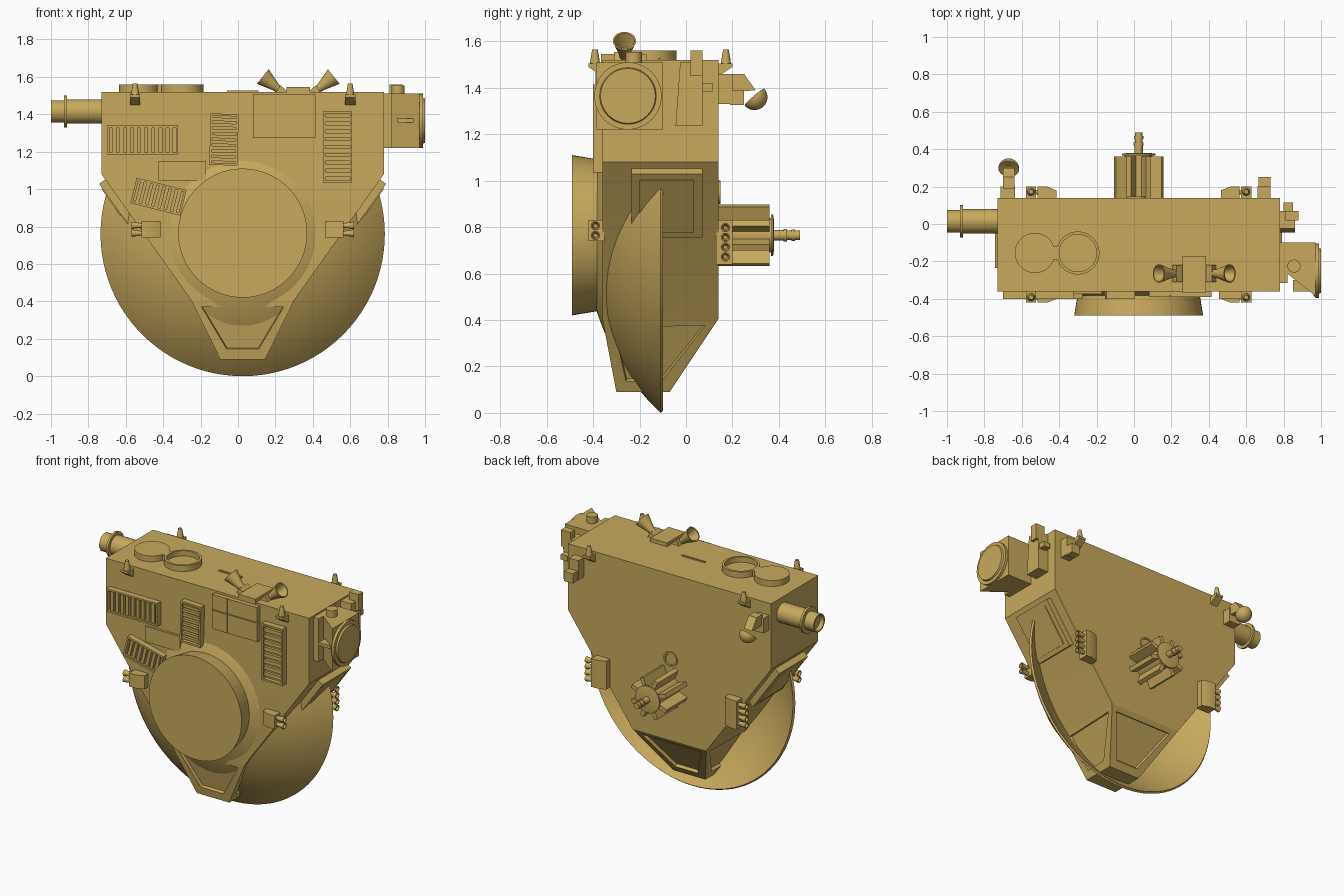
import bpy, bmesh, math
from mathutils import Vector, Matrix

cube = bpy.data.objects.get("Cube")
if cube:
    bpy.data.objects.remove(cube)

tan = bpy.data.materials.new("tan paint")
TAN = (0.58, 0.40, 0.11, 1)
tan.diffuse_color = TAN
tan.use_nodes = True
tan.node_tree.nodes["Principled BSDF"].inputs["Base Color"].default_value = TAN
parts = []
CX = 0.025


def finish(name, bm):
    bmesh.ops.recalc_face_normals(bm, faces=bm.faces)
    mesh = bpy.data.meshes.new(name)
    bm.to_mesh(mesh)
    bm.free()
    mesh.materials.append(tan)
    obj = bpy.data.objects.new(name, mesh)
    bpy.context.collection.objects.link(obj)
    parts.append(obj)
    return obj


def loft(rings):
    """Skin a list of equal-length point rings and cap both ends."""
    bm = bmesh.new()
    rows = [[bm.verts.new(p) for p in ring] for ring in rings]
    n = len(rows[0])
    for a, b in zip(rows, rows[1:]):
        for i in range(n):
            bm.faces.new((a[i], a[(i + 1) % n], b[(i + 1) % n], b[i]))
    bm.faces.new(rows[0][::-1])
    bm.faces.new(rows[-1])
    return bm


def prism(name, pts, axis, lo, hi):
    """Extrude a 2D outline along one axis."""
    def place(p, t):
        q = list(p)
        q.insert(axis, t)
        return q
    return finish(name, loft([[place(p, t) for p in pts] for t in (lo, hi)]))


def box(name, x, y, z):
    return prism(name, [(x[0], y[0]), (x[1], y[0]), (x[1], y[1]), (x[0], y[1])], 2, *z)


def turned(name, origin, direction, profile, seg=32):
    """Revolve (distance, radius) pairs around a direction."""
    rot = Vector(direction).to_track_quat('Z', 'Y')
    rings = [[Vector(origin) + rot @ Vector((r * math.cos(a), r * math.sin(a), t))
              for a in (math.tau * i / seg for i in range(seg))] for t, r in profile]
    return finish(name, loft(rings))


# Hull with tapered keel and recessed keel panels
def hull_ring(z, half, front, back):
    return [(CX - half, front, z), (CX + half, front, z), (CX + half, back, z), (CX - half, back, z)]


bm = loft([hull_ring(1.52, .755, -.36, .14), hull_ring(1.08, .755, -.36, .14),
           hull_ring(.405, .275, -.36, .14), hull_ring(.09, .12, -.30, -.07)])
keel = [f for f in bm.faces if .2 < f.calc_center_median().z < .3]
bmesh.ops.recalc_face_normals(bm, faces=bm.faces)
bmesh.ops.inset_individual(bm, faces=keel, thickness=.065)
bmesh.ops.inset_individual(bm, faces=keel, thickness=.004, depth=-.02)
finish("hull", bm)

# Open bowl behind the front drum
R, RIM, WALL = 1.05, .76, .012
limit = math.asin(RIM / R)
arc = [limit * i / 20 for i in range(21)]
outer = [(R * math.cos(a), max(.002, R * math.sin(a))) for a in arc]
inner = [(t - WALL, max(.002, r - WALL * r)) for t, r in reversed(outer)]
base = R * math.cos(limit)
turned("bowl", (CX, -.11 + base, .76), (0, -1, 0), outer + inner, 96)
turned("front_drum", (CX, -.35, .765), (0, -1, 0), [(0, .322), (.14, .345)], 64)

# Slanted side plates with raised panels
for s, side in ((-1, "right"), (1, "left")):
    along = Vector((-.48 * s, 0, -.675)).normalized()
    out = Vector((.675 * s, 0, -.48)).normalized()
    start = Vector((CX + .755 * s, 0, 1.08)) + along * .035
    for nm, a0, a1, y0, y1, h in (("plate", 0, .335, -.235, .07, .04), ("panel", .03, .305, -.2, .035, .046)):
        q = [start + along * a + out * d for a, d in ((a0, -.02), (a1, -.02), (a1, h), (a0, h))]
        prism(side + "_side_" + nm, [(p.x, p.z) for p in q], 1, y0, y1)


# Louvred grilles on the front
def grille(name, cx, cz, w, h, count, upright, angle=0):
    def bar(nm, x0, x1, z0, z1, depth):
        o = box(name + nm, (x0, x1), (-depth, .01), (z0, z1))
        o.data.transform(Matrix.Translation((cx, -.36, cz)) @ Matrix.Rotation(angle, 4, 'Y'))
    a, b, e = w / 2, h / 2, .012
    bar("_back", -a, a, -b, b, .015)
    for s in (-1, 1):
        bar("_rail", -a, a, s * b - e * (s > 0), s * b + e * (s < 0), .04)
        bar("_stile", s * a - e * (s > 0), s * a + e * (s < 0), -b, b, .04)
    step = (w if upright else h) / count
    for i in range(1, count):
        c = -(a if upright else b) + i * step
        if upright:
            bar("_slat", c - step * .3, c + step * .3, -b, b, .033)
        else:
            bar("_slat", -a, a, c - step * .3, c + step * .3, .033)


grille("upper_grille", -.51, 1.262, .38, .155, 10, True)
grille("centre_grille", -.075, 1.265, .15, .275, 9, False, .03)
grille("tall_grille", .533, 1.225, .155, .38, 9, False)
grille("tilted_grille", -.425, .96, .275, .14, 8, True, math.radians(14))
box("small_cover", (-.425, -.17), (-.375, -.35), (1.045, 1.15))
for x0, x1 in ((.08, .19), (.195, .415)):
    for z0, z1 in ((1.275, 1.40), (1.405, 1.505)):
        box("large_cover", (x0, x1), (-.39, -.35), (z0, z1))
box("large_cover_base", (.08, .415), (-.382, -.35), (1.275, 1.505))

# Thruster clusters, mirrored left and right
for s, side in ((-1, "right"), (1, "left")):
    def X(d):
        return CX + s * d
    for nm, face, d, z0, z1, count in (("front", -.36, -1, .74, .83, 2), ("rear", .14, 1, .64, .83, 4)):
        y1 = face + d * .06
        prism(f"{side}_{nm}_thruster_block",
              [(X(.44), face - d * .01), (X(.54), face - d * .01), (X(.54), y1), (X(.49), y1), (X(.44), face + d * .04)],
              2, z0, z1)
        step = .042
        for i in range(count):
            z = (z0 + z1) / 2 + (i - (count - 1) / 2) * step
            turned(f"{side}_{nm}_nozzle", (X(.53), face + d * .03, z), (s, 0, 0),
                   [(0, .013), (.02, .013), (.065, .02), (.065, .015), (.03, .008)], 16)
        # Upright top thrusters on wedge brackets
        x = X(.575)
        prism(f"{side}_{nm}_bracket", [(face, 1.45), (face, 1.505), (y1, 1.505), (y1, 1.49)], 0, x - .027, x + .027)
        turned(f"{side}_{nm}_top_nozzle", (x, face + d * .032, 1.5), (0, 0, 1),
               [(0, .022), (.025, .019), (.065, .012)], 16)

# Roof hatches
turned("hatch_ring", (-.30, -.155, 1.51), (0, 0, 1), [(0, .115), (.05, .115), (.05, .1), (.015, .1)], 48)
turned("hatch_disc", (-.53, -.155, 1.51), (0, 0, 1), [(0, .107), (.05, .107)], 48)
box("hatch_bridge", (-.45, -.40), (-.19, -.12), (1.51, 1.56))
box("roof_slot", (-.06, .11), (-.12, -.11), (1.51, 1.528))

# Roof horns on a shared mount
box("horn_mount", (.26, .385), (-.365, -.17), (1.51, 1.545))
for s in (-1, 1):
    x = .322 + s * .06
    prism("horn_foot", [(x, 1.51), (x + s * .06, 1.515), (x + s * .035, 1.555), (x, 1.525)], 1, -.31, -.22)
    turned("horn", (.322 + s * .1, -.265, 1.53), (s, 0, .8),
           [(0, .02), (.03, .024), (.115, .05), (.115, .043), (.05, .018)], 24)

# Side pipe
turned("side_pipe", (-.72, .015, 1.415), (-1, 0, 0),
       [(0, .065), (.195, .065), (.195, .086), (.21, .086), (.21, .06), (.28, .06), (.28, .05), (.25, .05)], 32)

# Side sensor housing with round face
prism("sensor_housing", [(.77, -.10), (.97, -.10), (.97, -.385), (.82, -.265), (.82, -.315), (.77, -.315)], 2, 1.22, 1.51)
turned("sensor_face", (.96, -.25, 1.365), (1, 0, 0),
       [(0, .13), (.01, .145), (.028, .145), (.028, .122), (.04, .118)], 48)
turned("sensor_cap", (.855, -.225, 1.5), (0, 0, 1), [(0, .035), (.055, .035)], 24)
box("sensor_handle", (.85, .965), (-.36, -.30), (1.357, 1.377))

# Side equipment box behind the sensor
prism("equipment_box", [(-.045, 1.235), (.07, 1.235), (.07, 1.51), (-.025, 1.51)], 0, .77, .86)
box("equipment_post", (.81, .88), (.02, .07), (1.45, 1.56))
box("equipment_lug", (.80, .85), (.06, .115), (1.385, 1.42))

# Rear step box and rear hook arm
box("step_box", (.66, .73), (.13, .20), (1.33, 1.46))
box("step_box_tip", (.665, .73), (.19, .25), (1.325, 1.39))
box("hook_arm", (-.715, -.635), (.13, .20), (1.34, 1.44))
prism("hook_elbow", [(.19, 1.39), (.25, 1.385), (.30, 1.39), (.25, 1.46), (.19, 1.46)], 0, -.70, -.64)
cup = [(.056 * math.cos(a), .056 * math.sin(a)) for a in (math.pi / 2 * i / 8 for i in range(8))]
turned("hook_cup", (-.67, .295, 1.36), (.1, .6, -.7),
       [(.015, .006), (0, .045)] + [(t, r) for r, t in cup], 24)

# Rear engine with radial fins
turned("engine_core", (CX, .13, .765), (0, 1, 0),
       [(0, .075), (.235, .075), (.235, .09), (.245, .09), (.25, .06), (.25, .022), (.29, .022), (.29, .027),
        (.305, .027), (.305, .02), (.325, .02), (.325, .025), (.34, .025), (.34, .02), (.36, .02)], 32)
for i in range(8):
    fin = box("engine_fin", (.05, .138), (.13, .36), (-.014, .014))
    fin.data.transform(Matrix.Translation((CX, 0, .765)) @ Matrix.Rotation(math.tau * (i + .5) / 8, 4, 'Y'))
turned("rear_port", (CX - .01, .13, .95), (0, 1, 0), [(0, .05), (.018, .05), (.018, .038), (.012, .036)], 24)

# Smooth the round parts, keep hard edges
bpy.ops.object.select_all(action='DESELECT')
for obj in parts:
    obj.select_set(True)
bpy.context.view_layer.objects.active = parts[0]
bpy.ops.object.shade_smooth_by_angle(angle=math.radians(30))
